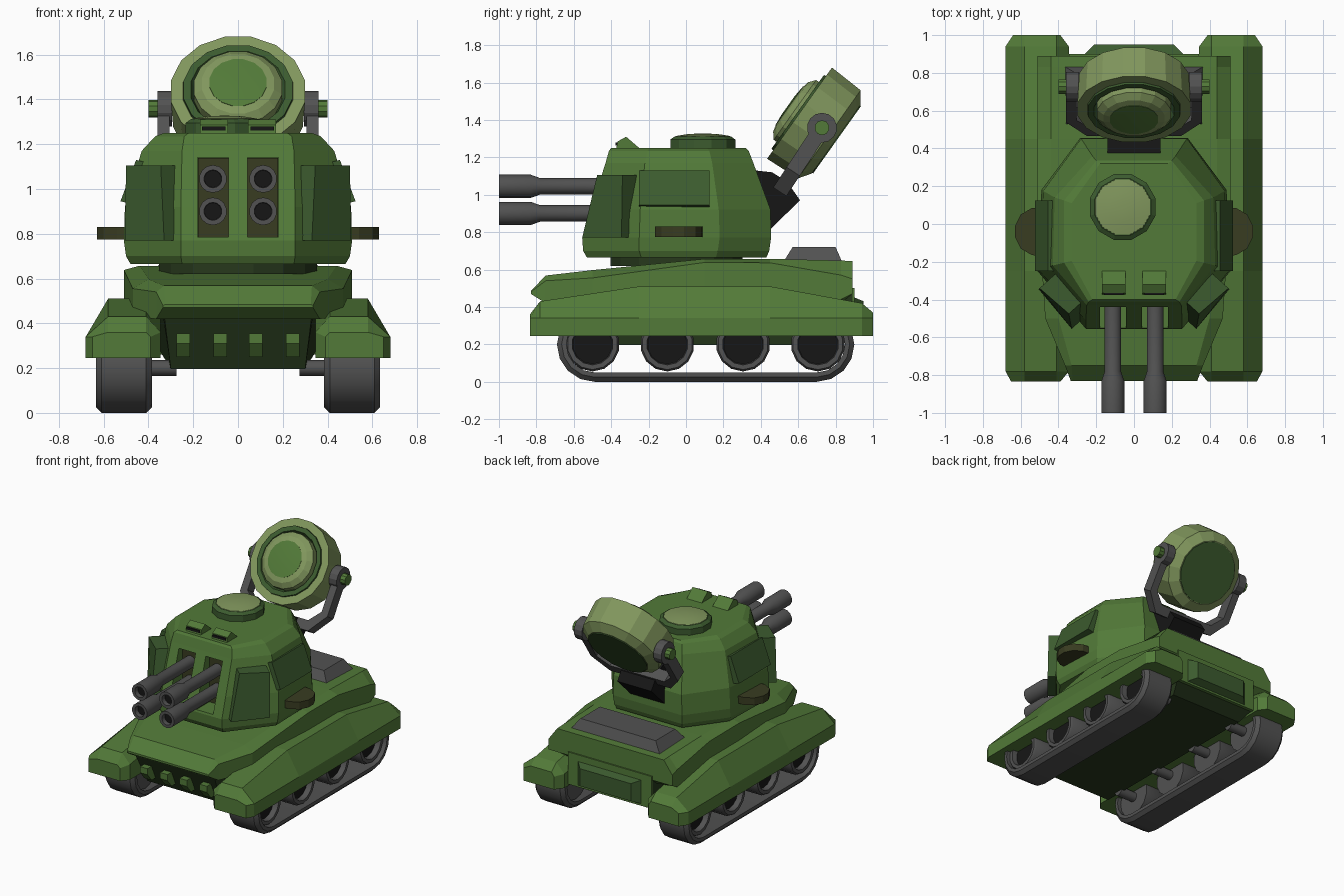
import bpy, bmesh
from math import sin, cos, pi
from mathutils import Vector

if "Cube" in bpy.data.objects:
    bpy.data.objects.remove(bpy.data.objects["Cube"])


def material(name, r, g, b):
    m = bpy.data.materials.new(name)
    m.diffuse_color = (r, g, b, 1)
    m.use_nodes = True
    m.node_tree.nodes["Principled BSDF"].inputs["Base Color"].default_value = m.diffuse_color
    return m


GREEN = material("green", .085, .195, .04)
DARK = material("dark_green", .045, .105, .028)
SHADOW = material("shadow_green", .02, .04, .012)
KHAKI = material("khaki", .22, .31, .11)
OLIVE = material("olive", .04, .045, .015)
GREY = material("grey", .085, .085, .085)
BLACK = material("black", .008, .008, .008)


def loft(name, rings, mat, mirror=False, closed=False, smooth=False):
    """Skin a list of equal-length rings; cap the ends unless closed."""
    bm = bmesh.new()
    rows = [[bm.verts.new(p) for p in ring] for ring in rings]
    n = len(rows[0])
    pairs = list(zip(rows, rows[1:])) + ([(rows[-1], rows[0])] if closed else [])
    for a, b in pairs:
        for i in range(n):
            j = (i + 1) % n
            bm.faces.new((a[i], a[j], b[j], b[i]))
    if not closed:
        bm.faces.new(rows[0])
        bm.faces.new(rows[-1])
    bmesh.ops.recalc_face_normals(bm, faces=bm.faces)
    me = bpy.data.meshes.new(name)
    bm.to_mesh(me)
    bm.free()
    me.materials.append(mat)
    o = bpy.data.objects.new(name, me)
    bpy.context.collection.objects.link(o)
    if smooth:
        bpy.ops.object.select_all(action='DESELECT')
        o.select_set(True)
        bpy.context.view_layer.objects.active = o
        bpy.ops.object.shade_smooth_by_angle(angle=.7)
    if mirror:
        o.modifiers.new("mirror", 'MIRROR').use_axis[0] = True
    return o


def prism(name, x0, x1, yz, mat, mirror=False):
    """Side profile (y, z) extruded along x."""
    return loft(name, [[(x, y, z) for y, z in yz] for x in (x0, x1)], mat, mirror)


def box(name, x, y, z, mat, mirror=False):
    yz = [(y[0], z[0]), (y[1], z[0]), (y[1], z[1]), (y[0], z[1])]
    return prism(name, x[0], x[1], yz, mat, mirror)


def slab(name, corners, offset, mat):
    """Thick plate from outer corners, pushed inward by offset, mirrored."""
    off = Vector(offset)
    return loft(name, [corners, [Vector(c) + off for c in corners]], mat, True)


def lathe(name, profile, origin, axis, segs, mat, mirror=False, smooth=False):
    """(radius, height) profile turned around an axis."""
    q = Vector(axis).to_track_quat('Z', 'Y')
    rings = [[Vector(origin) + q @ Vector((r * cos(2 * pi * (i + .5) / segs),
                                           r * sin(2 * pi * (i + .5) / segs), h))
              for i in range(segs)] for r, h in profile]
    return loft(name, rings, mat, mirror, False, smooth)


def symmetric(half):
    return half + [(-p[0],) + tuple(p[1:]) for p in reversed(half)]


# Tracks: rounded belt section swept around a stadium path
belt = []
section = [(.385, .15), (.385, .175), (.41, .2), (.61, .2), (.635, .175), (.635, .15)]
for cy, start in ((.70, -pi / 2), (-.49, pi / 2)):
    for k in range(9):
        a = start + pi * k / 8
        belt.append([(x, cy + r * cos(a), .2 + r * sin(a)) for x, r in section])
loft("track", belt, GREY, mirror=True, closed=True, smooth=True)

# Road wheels with dark hubs and axles
for i, y in enumerate((-.5, -.1, .305, .705)):
    lathe(f"wheel_{i}", [(.145, 0), (.145, .18), (.135, .195), (.11, .195), (.105, .15)],
          (.415, y, .2), (1, 0, 0), 14, GREY, True, True)
    lathe(f"wheel_hub_{i}", [(.107, 0), (.107, .01)], (.56, y, .2), (1, 0, 0), 14, BLACK, True)
    lathe(f"axle_{i}", [(.036, 0), (.036, .17)], (.275, y, .2), (1, 0, 0), 10, GREY, True, True)

# Fenders
fender = []
for y, top, inn, out in ((-.835, .36, .39, .65), (-.78, .43, .345, .68), (-.25, .51, .345, .68),
                         (.45, .51, .345, .68), (.94, .42, .345, .68), (1.0, .37, .39, .64)):
    low = .34
    fender.append([(inn, y, .245), (out, y, .245), (out, y, low), (min(.58, out - .02), y, top),
                   (.41, y, top), (inn, y, max(top - .07, low))])
loft("fender", fender, GREEN, mirror=True)

# Lower hull
loft("lower_hull", [[(-w0, y, z) for w0, y, z in prof] if s < 0 else [(w0, y, z) for w0, y, z in prof]
                    for prof in [[(.33, -.75, .44), (.30, -.64, .197), (.30, .79, .197),
                                  (.345, .89, .27), (.345, .89, .5), (.345, -.7, .5)]]
                    for s in (-1, 1)], SHADOW)
box("rear_plate", (-.345, .345), (.86, .9), (.26, .5), GREEN)
loft("rear_panel", [[(-w, y, z0), (w, y, z0), (w, y, z1), (-w, y, z1)]
                    for y, w, z0, z1 in ((.89, .27, .27, .455), (.95, .21, .30, .43))], DARK)

# Front tow teeth
for x in (.08, .245):
    prism("front_tooth", x - .03, x + .03,
          [(-.76, .355), (-.76, .31), (-.71, .25), (-.64, .25), (-.66, .355)], GREEN, True)

# Upper hull
hull = []
for y, t, zt, w, zs, zb in ((-.83, .325, .485, .335, .48, .47), (-.75, .33, .568, .365, .54, .42),
                            (-.5, .40, .597, .47, .555, .42), (.1, .44, .657, .51, .638, .42),
                            (.45, .44, .657, .51, .636, .42), (.83, .44, .648, .51, .57, .42),
                            (.89, .44, .645, .51, .55, .47)):
    hull.append([(x, y, z) for x, z in symmetric([(t, zt), (w, zs), (w, max(zb, zs - .13)), (.33, zb)])])
loft("upper_hull", hull, GREEN)

# Engine cover
loft("engine_cover", [[(-w, y0, z), (w, y0, z), (w, y1, z), (-w, y1, z)]
                      for w, y0, y1, z in ((.37, .52, .835, .64), (.31, .57, .80, .72))], GREY)

# Turret
lathe("turret_ring", [(.36, .62), (.36, .68)], (0, -.05, 0), (0, 0, 1), 16, SHADOW)
layers = [
    (.665, [(.25, -.53), (.48, -.24), (.47, .16), (.27, .43)]),
    (.70, [(.255, -.55), (.50, -.25), (.485, .17), (.28, .445)]),
    (.77, [(.255, -.555), (.51, -.25), (.49, .18), (.285, .455)]),
    (.92, [(.255, -.51), (.505, -.245), (.48, .175), (.28, .452)]),
    (1.17, [(.25, -.43), (.43, -.22), (.42, .14), (.22, .36)]),
    (1.235, [(.24, -.412), (.37, -.205), (.37, .125), (.2, .335)]),
    (1.25, [(.22, -.40), (.33, -.195), (.33, .11), (.18, .32)]),
]
turret = loft("turret", [[(x, y, z) for x, y in symmetric(h)] for z, h in layers], GREEN)

# Gun slots cut into the turret front
cutter = box("slot_cutter", (.042, .18), (-.7, -.37), (.785, 1.14), SHADOW, True)
cutter.hide_render = True
cutter.display_type = 'WIRE'
cut = turret.modifiers.new("gun_slots", 'BOOLEAN')
cut.operation = 'DIFFERENCE'
cut.object = cutter
box("slot_back", (.043, .179), (-.40, -.375), (.786, 1.139), OLIVE, True)

# Four gun barrels
for z in (.90, 1.045):
    lathe("barrel", [(.044, 0), (.044, .38), (.062, .43), (.062, .6), (.04, .6), (.038, .56)],
          (.112, -.4, z), (0, -1, 0), 14, GREY, True, True)
    lathe("muzzle_bore", [(.039, 0), (.039, .012)], (.112, -.955, z), (0, -1, 0), 14, BLACK, True)

# Cheek plates and side plates
slab("cheek_plate", [(.33, -.555, .77), (.505, -.345, .77), (.50, -.34, 1.105), (.345, -.475, 1.105)],
     (-.10, .09, 0), DARK)
slab("side_plate", [(.525, -.25, .945), (.525, .125, .945), (.455, .125, 1.13), (.455, -.25, 1.13)],
     (-.08, 0, -.02), DARK)

# Side ears
ear = [(.45, -.17), (.54, -.165), (.60, -.13), (.63, -.07), (.63, -.01), (.60, .05), (.54, .085), (.45, .09)]
loft("side_ear", [[(x, y, z) for x, y in ear] for z in (.775, .83)], OLIVE, True)

# Periscopes
prism("periscope", .045, .17, [(-.375, 1.24), (-.365, 1.285), (-.32, 1.31), (-.25, 1.25), (-.25, 1.24)],
      GREEN, True)
box("periscope_slit", (.055, .16), (-.377, -.35), (1.262, 1.28), BLACK, True)

# Commander hatch
up = (0, 0, 1)
lathe("hatch_ring", [(.18, 1.24), (.18, 1.295), (.155, 1.312)], (-.06, .09, 0), up, 12, DARK)
lathe("hatch_dome", [(.155, 1.30), (.15, 1.314), (.08, 1.325), (.02, 1.327)], (-.06, .09, 0), up, 12,
      KHAKI, smooth=True)

# Dish mount block
prism("dish_mount", -.14, .14, [(.37, 1.13), (.46, 1.12), (.54, 1.07), (.61, .97), (.45, .815), (.37, .85)], BLACK)

# Yoke: U profile standing along the arm direction
pivot = Vector((0, .727, 1.358))
along = Vector((0, .55, .835)).normalized()
side = Vector((0, along.z, -along.y))
u_shape = symmetric([(.36, 0), (.36, -.28), (.25, -.41), (.12, -.41)])
u_shape += [(-x, h) for x, h in symmetric([(.305, 0), (.305, -.26), (.225, -.34), (.12, -.34)])]
loft("yoke", [[pivot + Vector((x, 0, 0)) + along * h + side * s for x, h in u_shape]
              for s in (-.042, .042)], GREY)
lathe("pivot_disc", [(.08, .295), (.08, .36)], pivot, (1, 0, 0), 14, GREY, True)
lathe("pivot_pin", [(.04, .3), (.04, .4)], pivot, (1, 0, 0), 10, GREEN, True)

# Searchlight dish facing forward and up
face = Vector((0, .607, 1.436))
aim = (0, -.815, .58)
lathe("dish_drum", [(.23, -.24), (.295, -.195), (.305, 0), (.25, 0), (.235, -.04)], face, aim, 16, KHAKI)
lathe("dish_back", [(.225, -.246), (.225, -.235)], face, aim, 16, DARK)
lathe("dish_inner_ring", [(.248, -.03), (.248, .012), (.215, .012), (.2, -.02)], face, aim, 16, DARK)
lathe("dish_lens", [(.2, -.03), (.2, .03), (.165, .058), (.13, .066)], face, aim, 16, KHAKI)
lathe("dish_centre", [(.13, .06), (.13, .068), (.06, .074)], face, aim, 16, GREEN, smooth=True)
